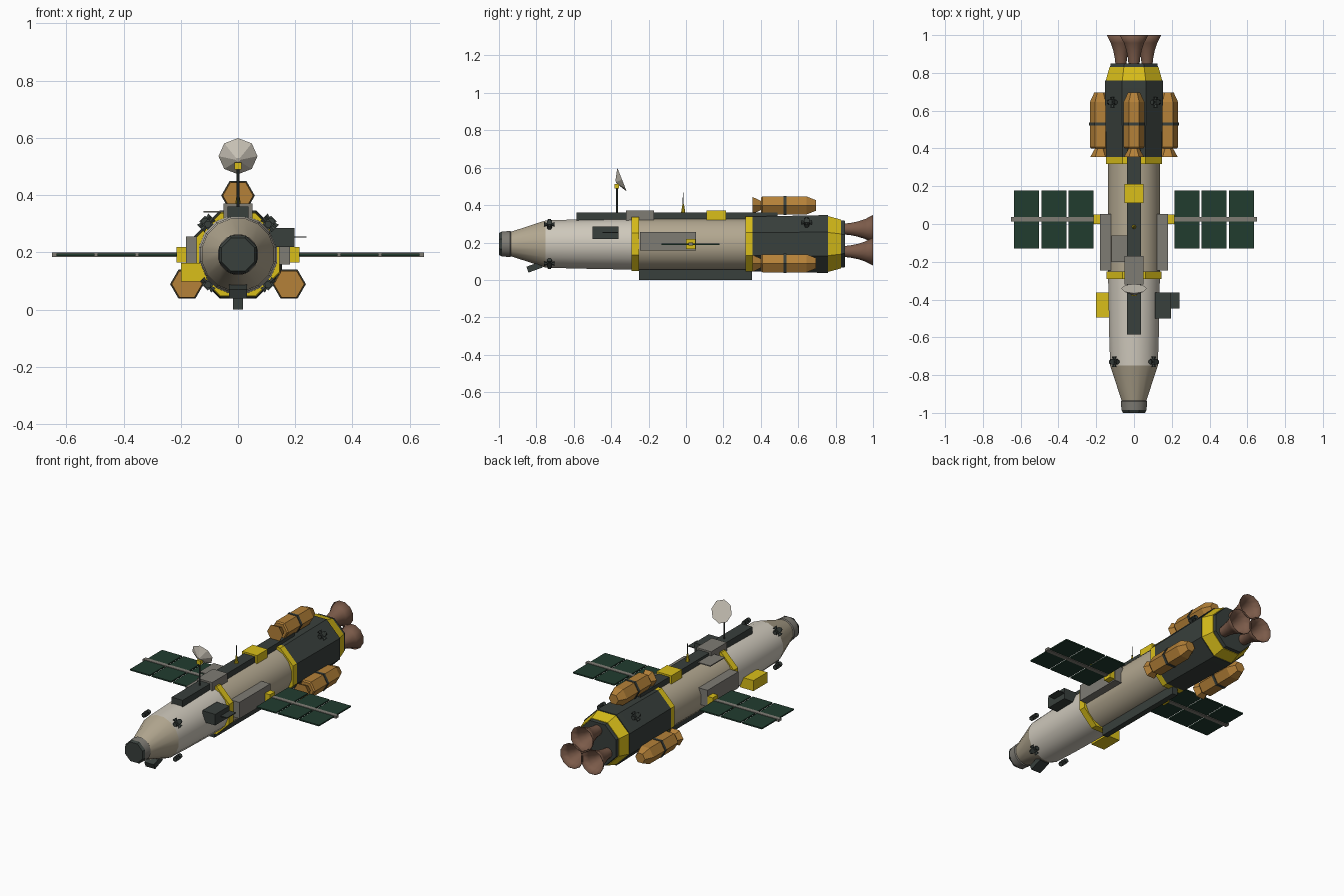
import bpy, bmesh, math
from mathutils import Matrix, Vector

old = bpy.data.objects.get("Cube")
if old:
    bpy.data.objects.remove(old, do_unlink=True)

AXIS = 0.192  # height of the hull axis


def material(name, rgb):
    m = bpy.data.materials.new(name)
    m.use_nodes = True
    m.diffuse_color = (*rgb, 1)
    m.node_tree.nodes["Principled BSDF"].inputs["Base Color"].default_value = (*rgb, 1)
    return m


WHITE = material("warm_white", (0.62, 0.58, 0.50))
TAN = material("tan", (0.45, 0.39, 0.28))
YELLOW = material("yellow", (0.70, 0.52, 0.01))
DARK = material("charcoal", (0.04, 0.05, 0.045))
ORANGE = material("orange", (0.46, 0.22, 0.04))
BROWN = material("brown", (0.20, 0.105, 0.068))
GREEN = material("dark_green", (0.015, 0.045, 0.028))
GREY = material("grey", (0.21, 0.20, 0.175))


def finish(name, bm, mat, smooth=False):
    bmesh.ops.recalc_face_normals(bm, faces=bm.faces)
    me = bpy.data.meshes.new(name)
    bm.to_mesh(me)
    bm.free()
    me.materials.append(mat)
    ob = bpy.data.objects.new(name, me)
    bpy.context.collection.objects.link(ob)
    if smooth:
        bpy.ops.object.select_all(action='DESELECT')
        ob.select_set(True)
        bpy.context.view_layer.objects.active = ob
        bpy.ops.object.shade_smooth_by_angle(angle=math.radians(32))
    return ob


def box(name, x, y, z, mat, tilt=0):
    """Box from three (min, max) ranges, tilted about x."""
    bm = bmesh.new()
    mid = Vector([(a + b) / 2 for a, b in (x, y, z)])
    size = [b - a for a, b in (x, y, z)]
    bmesh.ops.create_cube(bm, size=1, matrix=Matrix.Translation(mid)
                          @ Matrix.Rotation(tilt, 4, 'X') @ Matrix.Diagonal((*size, 1)))
    return finish(name, bm, mat)


def lathe(name, profile, mat, sides=8, x=0, z=AXIS, phase=0.5, smooth=False, open_end=False):
    """Turn (y, radius) points about a line along y; radius is measured to the flats."""
    bm = bmesh.new()
    k = 1 / math.cos(math.pi / sides)
    rings = []
    for y, r in profile:
        angles = [2 * math.pi * (i + phase) / sides for i in range(sides)]
        rings.append([bm.verts.new((x + r * k * math.cos(a), y, z + r * k * math.sin(a)))
                      for a in angles])
    for a, b in zip(rings, rings[1:]):
        for i in range(sides):
            j = (i + 1) % sides
            bm.faces.new((a[i], a[j], b[j], b[i]))
    bm.faces.new(rings[0])
    if not open_end:
        bm.faces.new(rings[-1])
    return finish(name, bm, mat, smooth)


def cone(name, base, direction, length, r1, r2, mat, sides=8):
    bm = bmesh.new()
    d = Vector(direction).normalized()
    mid = Vector(base) + d * length / 2
    bmesh.ops.create_cone(bm, cap_ends=True, segments=sides, radius1=r1, radius2=r2, depth=length,
                          matrix=Matrix.Translation(mid) @ d.to_track_quat('Z', 'Y').to_matrix().to_4x4())
    return finish(name, bm, mat)


# Hull sections, nose to tail
lathe("nose_cap", [(-1, 0.058), (-0.985, 0.066)], DARK)
lathe("nose_ring", [(-0.985, 0.066), (-0.94, 0.07), (-0.932, 0.064)], GREY, 16, smooth=True)
lathe("nose_cone", [(-0.94, 0.064), (-0.75, 0.126)], TAN, 16, smooth=True)
lathe("forward_hull", [(-0.75, 0.126), (-0.6, 0.131), (-0.28, 0.137)], WHITE, 16, smooth=True)
lathe("middle_hull", [(-0.28, 0.137), (0.34, 0.137)], TAN, 16, smooth=True)
lathe("forward_ring", [(-0.292, 0.145), (-0.252, 0.145)], YELLOW)
lathe("middle_ring", [(0.318, 0.147), (0.357, 0.147)], YELLOW)
lathe("engine_stage", [(0.355, 0.147), (0.72, 0.154), (0.76, 0.154)], DARK)
lathe("tail_ring", [(0.757, 0.150), (0.83, 0.130)], YELLOW)
lathe("tail_plate", [(0.828, 0.127), (0.85, 0.124)], DARK)

# Three engine bells and three side boosters
for i in range(3):
    a = math.radians(90 + 120 * i)
    c, s = math.cos(a), math.sin(a)
    bell = lathe(f"engine_bell_{i + 1}",
                 [(0.84, 0.026), (0.88, 0.03), (0.92, 0.038), (0.96, 0.051), (1, 0.072)],
                 BROWN, 12, 0.08 * c, AXIS + 0.08 * s, smooth=True, open_end=True)
    wall = bell.modifiers.new("wall", 'SOLIDIFY')
    wall.thickness = 0.003
    bx, bz = 0.206 * c, AXIS + 0.206 * s
    lathe(f"booster_{i + 1}", [(0.40, 0.042), (0.408, 0.048), (0.645, 0.048), (0.695, 0.028)],
          ORANGE, 6, bx, bz, 0)
    lathe(f"booster_nozzle_{i + 1}", [(0.355, 0.046), (0.405, 0.022)], ORANGE, 6, bx, bz, 0)
    lathe(f"booster_band_{i + 1}", [(0.522, 0.051), (0.538, 0.051)], DARK, 6, bx, bz, 0)


# Thruster clusters: a block with four small nozzles
def thruster(name, y, radius, degrees):
    bm = bmesh.new()
    bmesh.ops.create_cube(bm, size=0.028)
    for i in range(4):
        turn = Matrix.Rotation(i * math.pi / 2, 4, 'Z') @ Matrix.Rotation(math.pi / 2, 4, 'Y')
        bmesh.ops.create_cone(bm, cap_ends=True, segments=6, radius1=0.006, radius2=0.013, depth=0.02,
                              matrix=turn @ Matrix.Translation((0, 0, 0.018)))
    bm.transform(Matrix.Translation((0, y, AXIS)) @ Matrix.Rotation(math.radians(degrees), 4, 'Y')
                 @ Matrix.Translation((0, 0, radius)))
    finish(name, bm, DARK)


for n, deg in enumerate((45, 135, 225, 315)):
    thruster(f"forward_thruster_{n + 1}", -0.73, 0.149, deg)
for n, deg in enumerate((45, 315)):
    thruster(f"rear_thruster_{n + 1}", 0.645, 0.164, deg)

# Spine, keel and boxes along the hull
box("top_spine", (-0.037, 0.037), (-0.585, 0.49), (0.30, 0.36), DARK)
box("keel", (-0.017, 0.017), (-0.25, 0.352), (0, 0.07), DARK)
box("chin_sensor", (-0.032, 0.032), (-0.85, -0.77), (0.052, 0.085), DARK, 0.35)
box("top_grey_box", (-0.05, 0.05), (-0.32, -0.17), (0.31, 0.37), GREY)
box("top_yellow_box", (-0.05, 0.05), (0.11, 0.213), (0.31, 0.37), YELLOW)
box("top_side_plate", (-0.12, -0.03), (-0.2, -0.062), (0.339, 0.345), GREY)
box("left_dark_box", (0.11, 0.197), (-0.5, -0.362), (0.218, 0.285), DARK)
box("left_dark_fin", (0.19, 0.24), (-0.447, -0.362), (0.251, 0.256), DARK)
box("right_yellow_box", (-0.2, -0.11), (-0.495, -0.362), (0.098, 0.162), YELLOW)

# Side boxes and solar wings, mirrored
for side, s in (("left", 1), ("right", -1)):
    def span(a, b):
        return tuple(sorted((s * a, s * b)))
    box(f"{side}_side_box", span(0.11, 0.181), (-0.245, 0.053), (0.157, 0.256), GREY)
    box(f"{side}_wing_mount", span(0.12, 0.215), (0, 0.05), (0.165, 0.218), YELLOW)
    box(f"{side}_wing_spar", span(0.2, 0.65), (0.013, 0.038), (0.184, 0.199), GREY)
    for i in range(3):
        start = 0.214 + 0.144 * i
        box(f"{side}_solar_panel_{i + 1}", span(start, start + 0.133), (-0.13, 0.178),
            (0.188, 0.196), GREEN)

# Dish antenna
cone("dish_mast", (0, -0.368, 0.35), (0, 0, 1), 0.15, 0.005, 0.005, DARK)
box("dish_pivot", (-0.013, 0.013), (-0.381, -0.357), (0.49, 0.514), YELLOW)
cone("dish", (0, -0.342, 0.536), (0, -0.93, -0.37), 0.035, 0.068, 0.008, WHITE)

# Whip antenna
cone("antenna_base", (0, -0.015, 0.355), (0, 0, 1), 0.05, 0.012, 0.004, YELLOW)
cone("antenna_rod", (0, -0.015, 0.4), (0, 0, 1), 0.067, 0.003, 0.002, DARK, 6)
